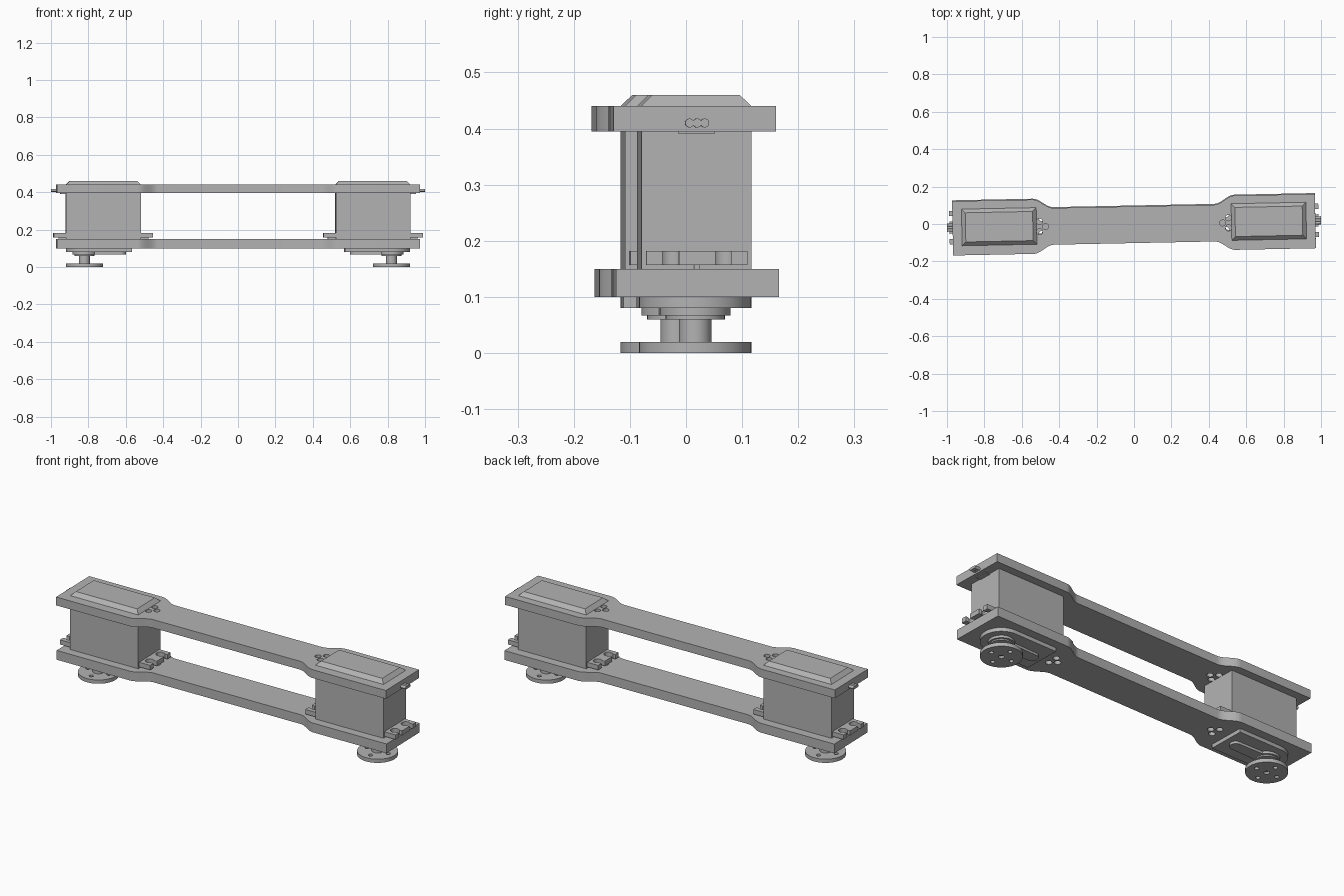
import bpy
import bmesh
from math import pi, sin, cos, asin, copysign

TILT = 0.02          # slight twist of the whole assembly about z
HORN_X = 0.821       # output shaft position
BODY_X, HALF_L, HALF_W = 0.721, 0.2, 0.098

old = bpy.data.objects.get("Cube")
if old:
    bpy.data.objects.remove(old)

grey = bpy.data.materials.new("plain_grey")
grey.use_nodes = True
grey.diffuse_color = (0.45, 0.45, 0.45, 1)
grey.node_tree.nodes["Principled BSDF"].inputs["Base Color"].default_value = grey.diffuse_color


def arc(cx, cy, r, a0, a1, n=24):
    return [(cx + r * cos(a0 + (a1 - a0) * i / n), cy + r * sin(a0 + (a1 - a0) * i / n))
            for i in range(n + 1)]


def circle(cx, cy, r, n=32):
    return arc(cx, cy, r, 0, 2 * pi, n)[:-1]


def rect(x0, x1, half, cy=0):
    return [(x0, cy - half), (x1, cy - half), (x1, cy + half), (x0, cy + half)]


def prism(name, outline, z0, z1, inset=0, cx=0):
    """Extrude an outline upwards; inset draws the top corners inwards."""
    bm = bmesh.new()
    face = bm.faces.new([bm.verts.new((x, y, z0)) for x, y in outline])
    top = bmesh.ops.extrude_face_region(bm, geom=[face])["geom"]
    for v in top:
        if isinstance(v, bmesh.types.BMVert):
            v.co.z = z1
            if inset:
                v.co.x -= copysign(inset, v.co.x - cx)
                v.co.y -= copysign(inset, v.co.y)
    bmesh.ops.recalc_face_normals(bm, faces=bm.faces)
    mesh = bpy.data.meshes.new(name)
    bm.to_mesh(mesh)
    bm.free()
    mesh.materials.append(grey)
    obj = bpy.data.objects.new(name, mesh)
    bpy.context.collection.objects.link(obj)
    return obj


def activate(obj):
    bpy.ops.object.select_all(action='DESELECT')
    obj.select_set(True)
    bpy.context.view_layer.objects.active = obj


def drill(obj, holes, z0, z1):
    for x, y, r in holes:
        cutter = prism("cutter", circle(x, y, r, 20), z0, z1)
        cutter.hide_render = True
        mod = obj.modifiers.new("hole", 'BOOLEAN')
        mod.operation, mod.solver, mod.object = 'DIFFERENCE', 'EXACT', cutter
        activate(obj)
        bpy.ops.object.modifier_apply(modifier=mod.name)
        bpy.data.objects.remove(cutter)


def place(obj, angle, dy=0):
    activate(obj)
    bpy.ops.object.shade_smooth_by_angle(angle=0.5)
    obj.rotation_euler.z = angle
    obj.location.y = dy


# Long dog-bone plates, wide at both ends with an S-shaped neck
def plate_outline():
    wide, narrow, x0, x1 = 0.145, 0.098, 0.54, 0.43
    edge = [(0.97, wide)]
    for i in range(13):
        t = i / 12
        edge.append((x0 + (x1 - x0) * t, narrow + (wide - narrow) * (1 + cos(pi * t)) / 2))
    upper = edge + [(-x, y) for x, y in reversed(edge)]
    return upper + [(x, -y) for x, y in reversed(upper)]


cable_holes = [(s * x, y, 0.016) for s in (1, -1)
               for x, y in ((0.474, 0), (0.505, 0.027), (0.505, -0.027))]
for name, z0, z1, dy in (("lower_plate", 0.10, 0.15, 0.001), ("upper_plate", 0.395, 0.44, -0.004)):
    plate = prism(name, plate_outline(), z0, z1)
    drill(plate, cable_holes, z0 - 0.01, z1 + 0.01)
    place(plate, TILT, dy)


# Mounting tab with two round holes slotted open at its outer edge
def tab_outline(x0, x1):
    hole_x, r, slot = (x0 + x1) / 2, 0.022, 0.0145
    d = copysign(1, x1 - x0)
    pts = [(x0, -0.09), (x1, -0.09)]
    for yc in (-0.047, 0.047):
        a = asin(slot / r)
        pts.append((x1, yc - slot))
        pts += [(hole_x + d * x, yc + y) for x, y in arc(0, 0, r, -a, a - 2 * pi, 18)]
        pts.append((x1, yc + slot))
    return pts + [(x1, 0.09), (x0, 0.09)]


# One motor unit at each end, turned half a revolution apart
for side, angle in (("left", TILT), ("right", TILT + pi)):
    x0, x1 = BODY_X - HALF_L, BODY_X + HALF_L
    box = rect(x0, x1, HALF_W)
    gear_case = arc(HORN_X, 0, 0.1, -pi / 2, pi / 2) + [(0.57, 0.1), (0.57, -0.1)]
    ledge = arc(HORN_X, 0, 0.063, -2.6, 2.6, 36) + arc(0.63, 0, 0.03, pi / 2, 1.5 * pi, 12)
    parts = [
        prism("motor_body", box, 0.10, 0.44),
        prism("motor_cap", box, 0.44, 0.46, 0.02, BODY_X),
        prism("gear_case", gear_case, 0.08, 0.10),
        prism("gear_ledge", ledge, 0.067, 0.08),
        prism("shaft_collar", circle(HORN_X, 0, 0.053), 0.06, 0.067),
        prism("shaft", circle(HORN_X, 0, 0.029), 0.018, 0.06),
        prism("outer_tab", tab_outline(x1, 0.987), 0.157, 0.182),
        prism("inner_tab", tab_outline(x0, 0.456), 0.157, 0.182),
        prism("outer_tab_rib", rect(x1, 0.96, 0.005), 0.15, 0.157),
        prism("inner_tab_rib", rect(0.48, x0, 0.005), 0.15, 0.157),
        prism("cable_guide", rect(x1, 0.95, 0.033), 0.391, 0.397),
    ]

    # Output horn disc with screw holes
    horn = prism("horn_disc", circle(HORN_X, 0, 0.1, 48), 0, 0.02)
    drill(horn, [(HORN_X + 0.062 * cos(k * pi / 2), 0.062 * sin(k * pi / 2), 0.011)
                 for k in range(4)], -0.01, 0.03)
    drill(horn, [(HORN_X, 0, 0.014)], -0.01, 0.012)
    parts.append(horn)

    # Three wires leaving through the end of the upper plate
    for k in (-1, 0, 1):
        wire = prism("wire", circle(0, 0, 0.008, 16), 0.93, 1.0)
        for v in wire.data.vertices:
            a, b, c = v.co
            v.co = (c, a + k * 0.0135, b + 0.41)
        parts.append(wire)

    for part in parts:
        part.name = side + "_" + part.name.split(".")[0]
        place(part, angle)
